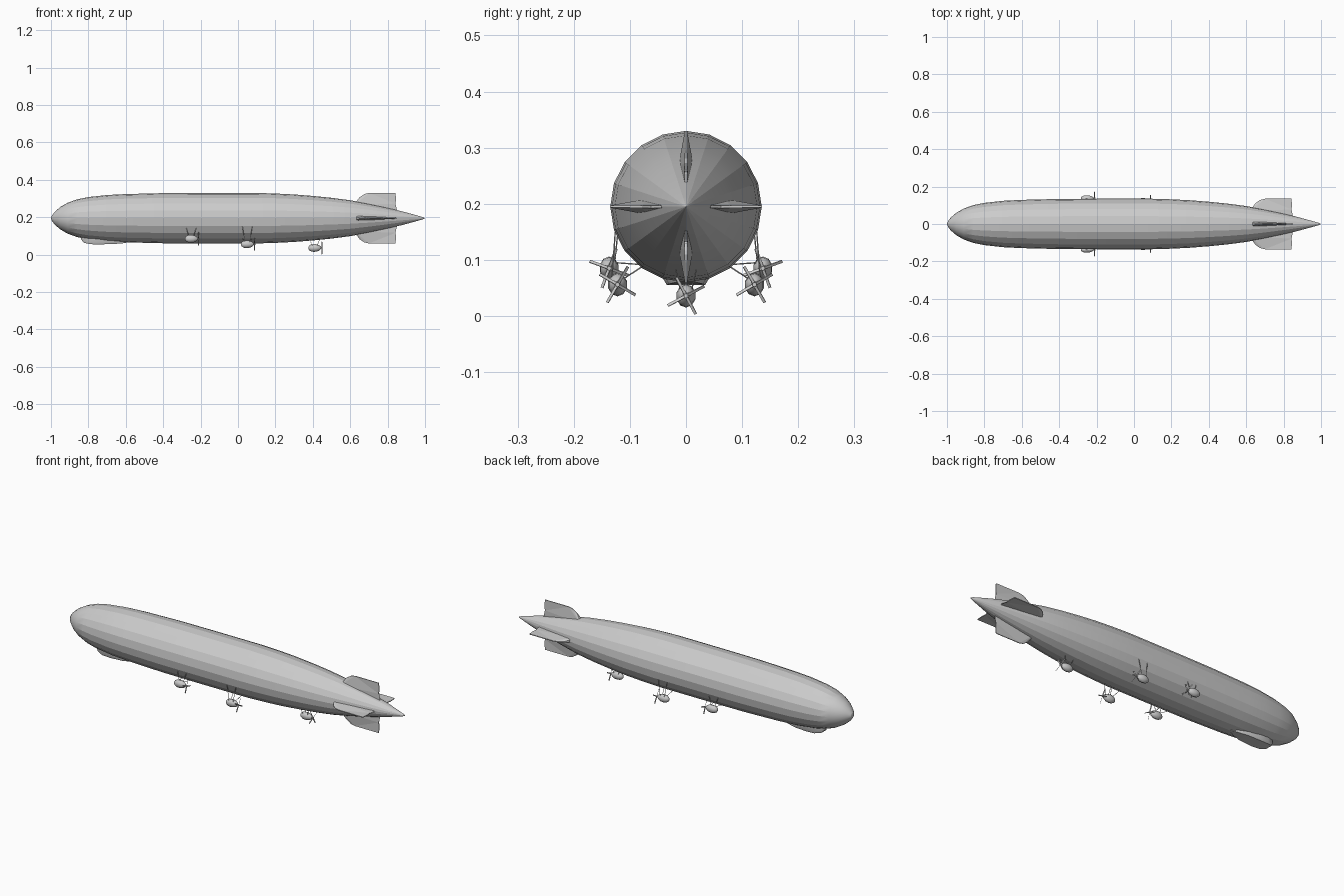
import bpy, bmesh, math
from mathutils import Vector, Matrix

if "Cube" in bpy.data.objects:
    bpy.data.objects.remove(bpy.data.objects["Cube"])

AXIS_Z = 0.195


def make(name, bm, angle=None):
    bmesh.ops.recalc_face_normals(bm, faces=bm.faces)
    me = bpy.data.meshes.new(name)
    bm.to_mesh(me)
    bm.free()
    ob = bpy.data.objects.new(name, me)
    bpy.context.collection.objects.link(ob)
    if angle:
        bpy.ops.object.select_all(action='DESELECT')
        ob.select_set(True)
        bpy.context.view_layer.objects.active = ob
        bpy.ops.object.shade_smooth_by_angle(angle=math.radians(angle))
    return ob


def loft(bm, rings, caps=False):
    rows = [[bm.verts.new(p) for p in r] for r in rings]
    for a, b in zip(rows, rows[1:]):
        n = len(a)
        for i in range(n):
            bm.faces.new((a[i], a[(i + 1) % n], b[(i + 1) % n], b[i]))
    if caps:
        bm.faces.new(rows[0])
        bm.faces.new(rows[-1])
    return rows


def rod(bm, a, b, r, sides=5):
    a, b = Vector(a), Vector(b)
    d = b - a
    m = Matrix.Translation((a + b) / 2) @ d.to_track_quat('Z', 'Y').to_matrix().to_4x4()
    bmesh.ops.create_cone(bm, cap_ends=True, segments=sides, radius1=r, radius2=r,
                          depth=d.length, matrix=m)


# hull: twenty-sided body with blunt nose and long tapering tail
profile = [(-0.995, .014), (-0.98, .034), (-0.95, .060), (-0.91, .083), (-0.86, .101),
           (-0.8, .113), (-0.7, .124), (-0.6, .129), (-0.4, .134), (-0.2, .135),
           (0.1, .135), (0.2, .132), (0.3, .127), (0.4, .119), (0.5, .109),
           (0.6, .096), (0.7, .077), (0.8, .055), (0.88, .036), (0.95, .017), (0.985, .007)]
N = 20
bm = bmesh.new()
rows = loft(bm, [[(x, r * math.sin(2 * math.pi * i / N), AXIS_Z + r * math.cos(2 * math.pi * i / N))
                  for i in range(N)] for x, r in profile])
for row, x in ((rows[0], -1), (rows[-1], 1)):
    tip = bm.verts.new((x, 0, AXIS_Z))
    for i in range(N):
        bm.faces.new((row[i], row[(i + 1) % N], tip))
make("hull", bm, 16)

# tail fins: wedge section, thick at the root and thin at the tip
lead = [(0.625, .07), (0.632, .088), (0.65, .112), (0.675, .129), (0.70, .135)]
trail = [(0.85, .04), (0.832, .062), (0.842, .078), (0.845, .10), (0.842, .135)]
for k, name in enumerate(("fin_top", "fin_left", "fin_bottom", "fin_right")):
    bm = bmesh.new()
    outline = lead + trail[::-1]
    sides = []
    for s in (1, -1):
        sides.append([(x, s * (.002 + .012 * max(0, (.105 - r) / .035) * max(0, (.85 - x) / .225)),
                       r) for x, r in outline])
    loft(bm, sides, caps=True)
    bmesh.ops.triangulate(bm, faces=[f for f in bm.faces if len(f.verts) > 4])
    bmesh.ops.transform(bm, verts=bm.verts, matrix=Matrix.Translation((0, 0, AXIS_Z))
                        @ Matrix.Rotation(k * math.pi / 2, 4, 'X'))
    make(name, bm)

# control gondola under the nose: boat-shaped loft
stations = [(-.84, .004, .084), (-.825, .024, .064), (-.79, .037, .056), (-.74, .040, .055),
            (-.67, .036, .057), (-.62, .022, .060), (-.585, .003, .066)]
bm = bmesh.new()
loft(bm, [[(x, -w, .115), (x, -w, b + .010), (x, -w * .85, b), (x, w * .85, b),
           (x, w, b + .010), (x, w, .115)] for x, w, b in stations], caps=True)
make("control_gondola", bm, 35)


# engine pods with struts and four-bladed propellers
def engine(name, x, y, z, anchors, spin):
    bm = bmesh.new()
    secs = [(-.034, .25), (-.029, .6), (-.018, .9), (-.004, 1), (.012, .92), (.025, .65), (.033, .3)]
    loft(bm, [[(x + dx, y + .0175 * s * math.cos(a), z + .021 * s * math.sin(a))
               for a in [math.pi * (2 * i + 1) / 10 for i in range(10)]] for dx, s in secs], caps=True)
    make(name + "_pod", bm, 40)

    bm = bmesh.new()
    for ay, az in anchors:
        for dx in (-.012, .012):
            rod(bm, (x + dx, y + (.010 if ay > y else -.010 if ay < y else 0), z + .010),
                (x + dx * 2.2, ay, az), .0013)
    make(name + "_struts", bm)

    bm = bmesh.new()
    rod(bm, (x + .03, y, z), (x + .043, y, z), .004, 8)
    for k in range(4):
        m = (Matrix.Translation((x + .039, y, z))
             @ Matrix.Rotation(math.radians(spin + 90 * k), 4, 'X')
             @ Matrix.Translation((0, 0, .019))
             @ Matrix.Rotation(math.radians(35), 4, 'Z')
             @ Matrix.Diagonal((.0016, .0055, .036, 1)))
        bmesh.ops.create_cube(bm, size=1, matrix=m)
    make(name + "_propeller", bm)


for s, side in ((-1, "left"), (1, "right")):
    engine("front_" + side, -.25, s * .137, .085,
           [(s * .122, .143), (s * .085, .092)], 20 * s)
    engine("middle_" + side, .05, s * .122, .056,
           [(s * .126, .15), (s * .078, .088)], 30 * s)
engine("rear", .41, 0, .036, [(-.018, .082), (.018, .082)], 28)
